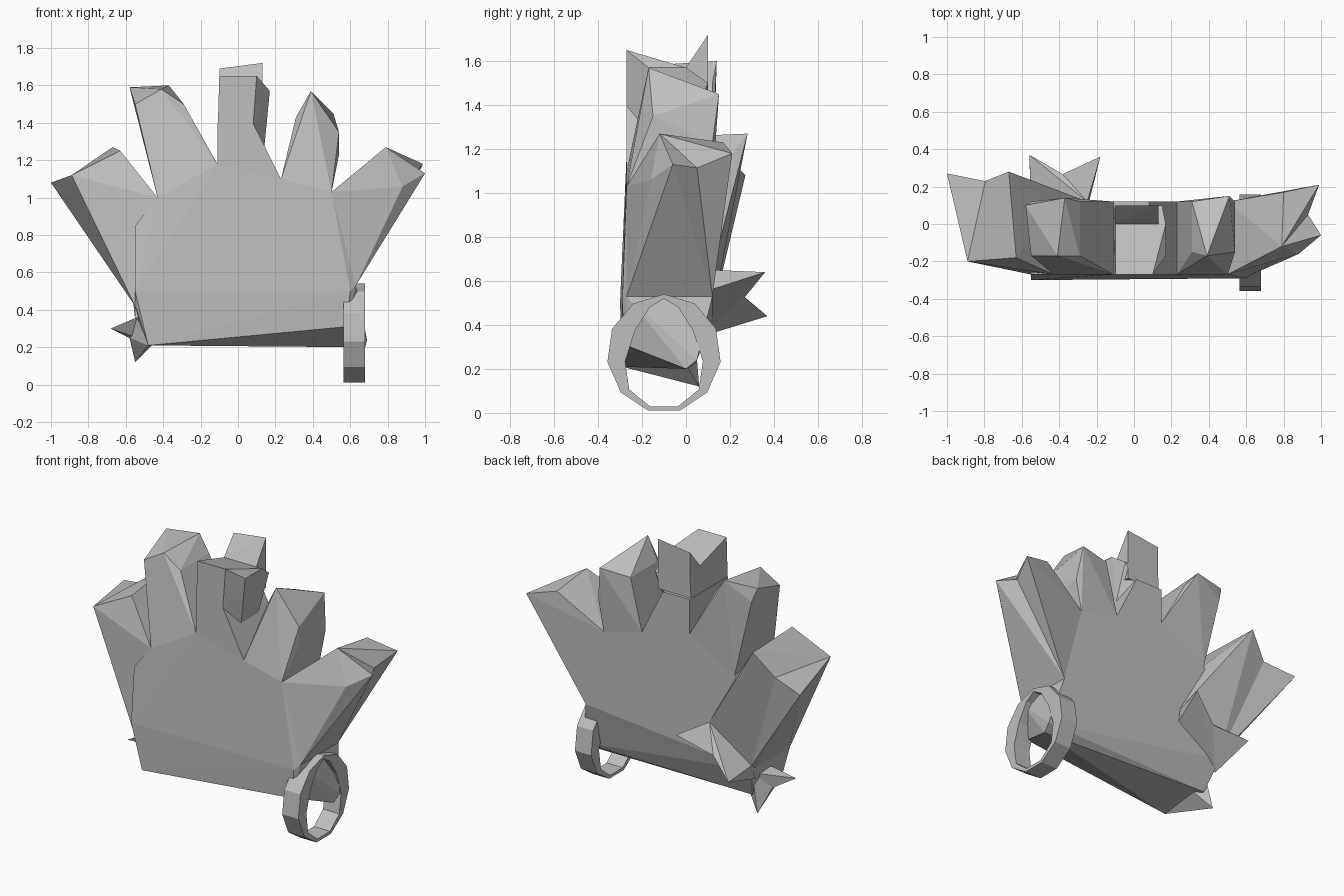
import bpy
import bmesh
from math import cos, sin, tau
from mathutils import Vector

old = bpy.data.objects.get("Cube")
if old:
    bpy.data.objects.remove(old, do_unlink=True)

grey = bpy.data.materials.new("plain_grey")
grey.use_nodes = True
shade = 0.52
colour = (shade, shade, shade, 1)
grey.diffuse_color = colour
grey.node_tree.nodes["Principled BSDF"].inputs["Base Color"].default_value = colour

FRONT, BACK = -0.27, 0.12


def finish(name, bm):
    bmesh.ops.recalc_face_normals(bm, faces=bm.faces)
    mesh = bpy.data.meshes.new(name)
    bm.to_mesh(mesh)
    bm.free()
    mesh.materials.append(grey)
    obj = bpy.data.objects.new(name, mesh)
    bpy.context.collection.objects.link(obj)
    return obj


def through(outline, front=FRONT, back=BACK):
    """Place an (x, z) outline on a front plane and a back plane."""
    return [(x, y, z) for y in (front, back) for x, z in outline]


def faceted(name, points, prongs=(), dent=0.08):
    """Convex faceted block; the edge between two prongs is pulled inwards."""
    bm = bmesh.new()
    verts = [bm.verts.new(p) for p in [*points, *prongs]]
    centre = sum((v.co for v in verts), Vector()) / len(verts)
    bmesh.ops.convex_hull(bm, input=verts)
    edge = bm.edges.get(verts[-2:]) if prongs else None
    if edge:
        _, middle = bmesh.utils.edge_split(edge, verts[-2], 0.5)
        middle.co += (centre - middle.co).normalized() * dent
        bmesh.ops.triangulate(bm, faces=bm.faces)
    loose = [v for v in bm.verts if not v.link_faces]
    bmesh.ops.delete(bm, geom=loose, context='VERTS')
    return finish(name, bm)


# Valleys between the fingers, shared by the palm and the finger roots
valley_a, valley_b, valley_c, valley_d = (-0.43, 1), (-0.11, 1.18), (0.23, 1.1), (0.5, 1.03)
wrist_left, wrist_right = (0.63, 0.53), (-0.55, 0.42)

# Palm, then the wrist with its lower edge rising towards one side
palm = through([valley_a, valley_b, valley_c, valley_d, wrist_left, wrist_right, (-0.55, 0.85)])
cuff_corner = (-0.48, -0.29, 0.21)
cuff = [cuff_corner, (0.58, -0.28, 0.31), (-0.5, 0.04, 0.22), (0.68, 0, 0.2), (0.69, 0.05, 0.24)]
faceted("palm", palm + cuff + [(-0.55, -0.3, 0.5), (0.6, -0.29, 0.5)])

# Outer finger with a forked end, its back wall running down to the wrist flap
flap_root = [(-0.25, BACK, 0.65), (-0.55, BACK, 0.45)]
faceted("outer_finger",
        through([wrist_right, valley_a], back=0.08) + flap_root
        + [(-0.89, -0.2, 1.12), (-0.63, -0.18, 1.25)],
        prongs=[(-1, 0.27, 1.08), (-0.67, 0.28, 1.27)])

# Thin forked flap flaring out from the back of the wrist
faceted("back_flap",
        flap_root + [(x, 0.08, z - 0.1) for x, y, z in flap_root],
        prongs=[(-0.56, 0.37, 0.44), (-0.18, 0.36, 0.64)], dent=0.1)

# Three upright fingers, each a faceted tip over its root
faceted("second_finger",
        through([valley_a, valley_b])
        + through([(-0.55, 1.5), (-0.41, 1.58), (-0.29, 1.5)], front=-0.17)
        + [(-0.58, 0.1, 1.59), (-0.37, 0.14, 1.6)])

faceted("middle_finger_root", through([valley_b, valley_c, (-0.11, 1.4), (0.08, 1.4)]))

faceted("middle_finger",
        through([(-0.11, 1.3), (0.08, 1.38)], back=0.1)
        + through([(-0.1, 1.57), (0.17, 1.57), (0.14, 1.26)], -0.17, 0)
        + [(-0.1, FRONT, 1.65), (0.1, FRONT, 1.65), (-0.1, 0.1, 1.5), (0.15, 0.1, 1.5)])

faceted("middle_finger_crest",
        through([(-0.1, 1.4), (0.13, 1.4)], 0, 0.1)
        + [(-0.1, 0, 1.57), (0.13, 0, 1.57), (-0.1, 0.1, 1.69), (0.13, 0.1, 1.72)])

faceted("fourth_finger",
        through([valley_c, valley_d])
        + through([(0.31, 1.43), (0.54, 1.23)], -0.15, 0.12)
        + [(0.39, -0.17, 1.57), (0.51, 0.15, 1.45), (0.54, -0.15, 1.35)])

# Thumb with a forked end
faceted("thumb",
        through([valley_d, wrist_left])
        + through([(0.88, 1.06)], -0.16, 0.1)
        + [(0.79, -0.12, 1.27), (0.8, 0.17, 1.23)],
        prongs=[(1, -0.06, 1.13), (0.99, 0.21, 1.18)])

# Small spikes at the wrist corner
corner = [(-0.54, -0.1, 0.36), (-0.5, 0.04, 0.36), (-0.45, 0, 0.22), (-0.58, -0.05, 0.25)]
faceted("side_spike", corner + [(-0.68, -0.15, 0.3)])
faceted("lower_spike", corner + [cuff_corner, (-0.55, 0.06, 0.12)])


# Thin wrist loop: an oval band whose opening widens downwards
def oval(bm, x, width, height, flare=0, sides=11):
    angles = [tau * i / sides for i in range(sides)]
    return [bm.verts.new((x, -0.1 + (width - flare * cos(a)) * sin(a), 0.27 + height * cos(a)))
            for a in angles]


bm = bmesh.new()
near, far = 0.565, 0.68
bands = [oval(bm, near, 0.26, 0.27), oval(bm, far, 0.26, 0.27),
         oval(bm, far, 0.17, 0.25, 0.06), oval(bm, near, 0.17, 0.25, 0.06)]
for a, b in zip(bands, bands[1:] + bands[:1]):
    for i in range(len(a)):
        bm.faces.new((a[i - 1], a[i], b[i], b[i - 1]))
finish("wrist_loop", bm)
